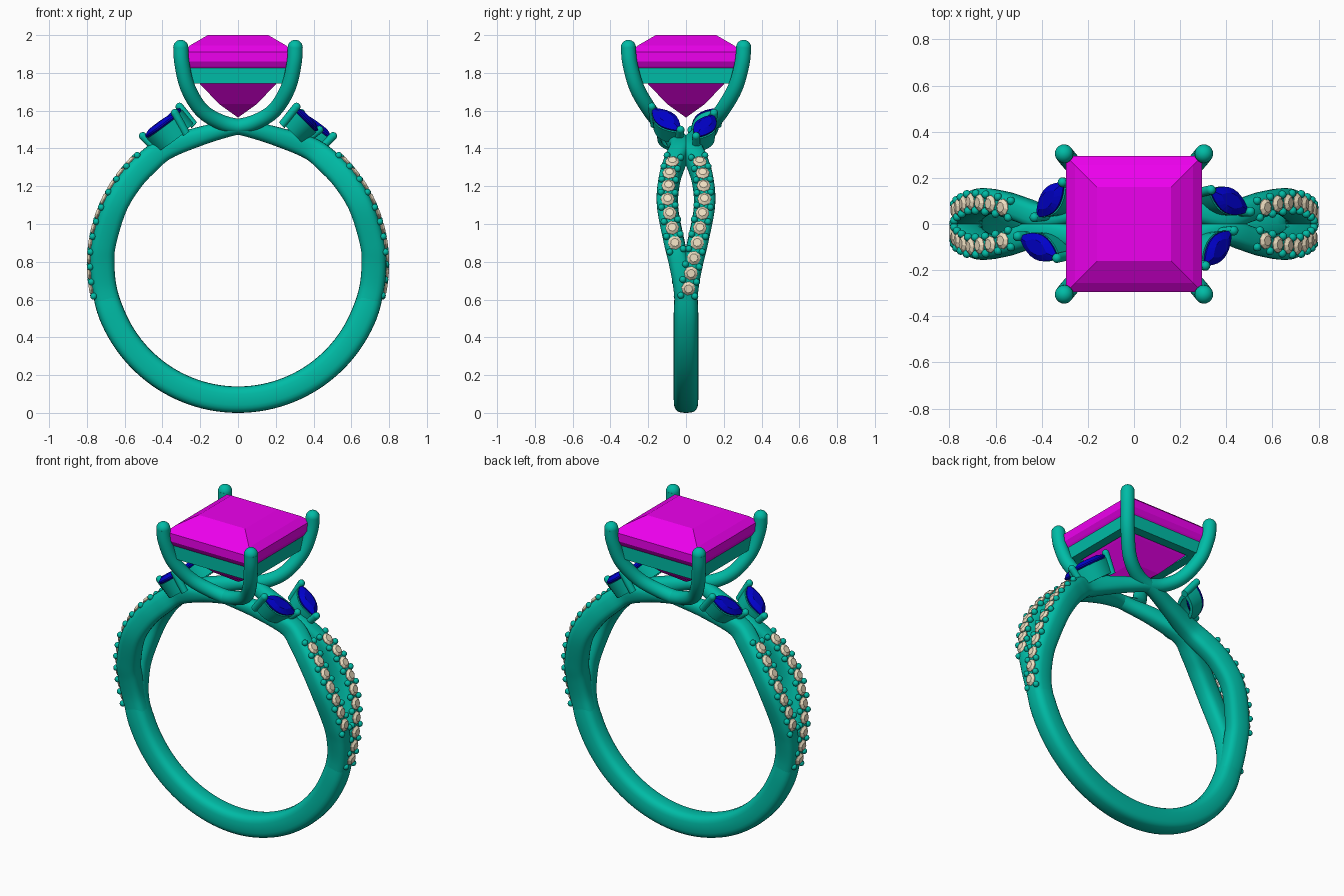
import bpy, bmesh
from math import sin, cos, radians, pi, copysign
from mathutils import Vector, Matrix

if "Cube" in bpy.data.objects:
    bpy.data.objects.remove(bpy.data.objects["Cube"])

CZ, R = 0.79, 0.72          # finger hole centre height, band mid radius


def material(name, col):
    m = bpy.data.materials.new(name)
    m.diffuse_color = (*col, 1)
    m.use_nodes = True
    m.node_tree.nodes["Principled BSDF"].inputs["Base Color"].default_value = m.diffuse_color
    return m


METAL = material("metal", (0.0, 0.50, 0.38))
PINK = material("magenta_gem", (0.85, 0.0, 0.85))
BLUE = material("blue_gem", (0.0, 0.0, 0.6))
CREAM = material("cream_gem", (0.85, 0.73, 0.53))


def finish(name, bm, mat, smooth=True):
    bmesh.ops.recalc_face_normals(bm, faces=bm.faces)
    me = bpy.data.meshes.new(name)
    bm.to_mesh(me)
    bm.free()
    o = bpy.data.objects.new(name, me)
    bpy.context.collection.objects.link(o)
    me.materials.append(mat)
    if smooth:
        bpy.ops.object.select_all(action='DESELECT')
        o.select_set(True)
        bpy.context.view_layer.objects.active = o
        bpy.ops.object.shade_smooth_by_angle(angle=radians(40))
    return o


def loft(bm, rings, loop=False):
    """Skin a list of equal point rings; cap the ends or close into a loop."""
    vs = [[bm.verts.new(p) for p in r] for r in rings]
    n = len(vs[0])
    pairs = list(zip(vs, vs[1:])) + ([(vs[-1], vs[0])] if loop else [])
    for a, b in pairs:
        for i in range(n):
            j = (i + 1) % n
            bm.faces.new((a[i], a[j], b[j], b[i]))
    if not loop:
        bm.faces.new(vs[0])
        bm.faces.new(vs[-1])


def ball(bm, p, r, u=12, v=8):
    bmesh.ops.create_uvsphere(bm, u_segments=u, v_segments=v, radius=r,
                              matrix=Matrix.Translation(p))


def smooth_path(pts, steps=6):
    """Catmull-Rom through tuples of any length."""
    P = [pts[0]] + pts + [pts[-1]]
    out = []
    for a, b, c, d in zip(P, P[1:], P[2:], P[3:]):
        for k in range(steps):
            t = k / steps
            out.append([0.5 * (2*q + (r - p)*t + (2*p - 5*q + 4*r - s)*t*t
                               + (3*q - p - 3*r + s)*t**3)
                        for p, q, r, s in zip(a, b, c, d)])
    return out + [list(pts[-1])]


def sweep(bm, path, n=24):
    """Path entries: x, y, z, half width, half thickness, squareness."""
    rings = []
    pos = [Vector(p[:3]) for p in path]
    nor = pos[0] - Vector((0, pos[0].y, CZ))
    for i, p in enumerate(path):
        tan = (pos[min(i + 1, len(pos) - 1)] - pos[max(i - 1, 0)]).normalized()
        nor = (nor - tan * nor.dot(tan)).normalized()
        side = tan.cross(nor)
        w, t, e = p[3:]
        ring = []
        for k in range(n):
            a = 2 * pi * k / n
            c, s = cos(a), sin(a)
            ring.append(pos[i] + side * w * copysign(abs(c) ** (2 / e), c)
                        + nor * t * copysign(abs(s) ** (2 / e), s))
        rings.append(ring)
    loft(bm, rings)


# split strand offset from the centre line, by angle round the finger
OFFSET = [(-20, .004), (-10, .012), (0, .035), (9, .062), (25, .098),
          (38, .088), (48, .060), (58, .032)]


def offset(phi):
    for (a, ya), (b, yb) in zip(OFFSET, OFFSET[1:]):
        if phi <= b:
            return ya + (yb - ya) * (phi - a) / (b - a)
    return OFFSET[-1][1]


def on_ring(phi, y, r=R):
    return Vector((r * cos(radians(phi)), y, CZ + r * sin(radians(phi))))


# lower shank
bm = bmesh.new()
path = []
for i in range(61):
    f = i / 60
    thin = 0.007 * max(0, abs(f - .5) * 2 - .85) / .15
    path.append([*on_ring(-8 - 164 * f, 0), .065 - thin, .07 - thin, 3])
sweep(bm, path)
finish("lower_shank", bm, METAL)

# strands that split, meet again, cross under the gem and rise as prongs
for half in (0, 1):
    turn = Matrix.Rotation(pi * half, 4, 'Z')
    for s in (1, -1):
        pts = [(*on_ring(a, s * y), .055, .066 if a < 50 else .06, 3) for a, y in OFFSET]
        pts += [(.20, s*.07, 1.465, .048, .05, 2.4), (.05, s*.11, 1.505, .043, .043, 2),
                (-.08, s*.135, 1.535, .041, .041, 2), (-.19, s*.19, 1.60, .04, .04, 2),
                (-.265, s*.26, 1.72, .04, .04, 2), (-.297, s*.297, 1.85, .04, .04, 2),
                (-.303, s*.305, 1.935, .04, .04, 2)]
        bm = bmesh.new()
        sweep(bm, smooth_path(pts))
        ball(bm, pts[-1][:3], .04, 24, 12)
        bm.transform(turn)
        finish(f"strand_and_prong_{half}_{s}", bm, METAL)

        # row of small stones with bead prongs along both edges
        gems, beads = bmesh.new(), bmesh.new()
        count, step = (10 if s > 0 else 7), 5.9
        for i in range(count + 1):
            for phi, is_gem in ((43.5 - step * i, True), (43.5 - step * (i - .5), False)):
                if is_gem and i == count:
                    continue
                rad = on_ring(phi, 0, 1) - Vector((0, 0, CZ))
                tan = (on_ring(phi + 2, s * offset(phi + 2))
                       - on_ring(phi - 2, s * offset(phi - 2))).normalized()
                side = tan.cross(rad).normalized()
                if is_gem:
                    rings = [[on_ring(phi, s * offset(phi), h) + r *
                              (tan * cos(k * pi / 4) + side * sin(k * pi / 4))
                              for k in range(8)]
                             for r, h in ((.015, .76), (.037, .784), (.037, .788), (.022, .800))]
                    loft(gems, rings)
                else:
                    for e in (-1, 1):
                        ball(beads, on_ring(phi, s * offset(phi), .783) + side * e * .037, .018)
        for b, nm, m, sm in ((gems, "small_stones", CREAM, False), (beads, "bead_prongs", METAL, True)):
            b.transform(turn)
            finish(f"{nm}_{half}_{s}", b, m, sm)


def square(h, z):
    return [Vector((x * h, y * h, z)) for x, y in ((1, 1), (-1, 1), (-1, -1), (1, -1))]


# square centre gem
bm = bmesh.new()
loft(bm, [square(h, z) for h, z in ((.002, 1.565), (.10, 1.635), (.20, 1.74), (.28, 1.835),
                                    (.295, 1.86), (.295, 1.91), (.255, 1.945), (.16, 2.0))])
finish("centre_gem", bm, PINK, False)

# square gallery rail under the gem
bm = bmesh.new()
loft(bm, [square(h, z) for h, z in ((.272, 1.745), (.272, 1.83), (.215, 1.83), (.215, 1.745))], True)
finish("gallery_rail", bm, METAL)


def lens(M, scale, h, L=.112, W=.056, n=28):
    return [M @ Vector((scale * L * cos(a), scale * W * sin(a) * abs(sin(a)), h))
            for a in (2 * pi * k / n for k in range(n))]


# pointed side gems, each in an open cup with two tip prongs
for half in (0, 1):
    for name, c, ax, up in (("outer", (.41, .10, 1.515), (.18, -.10, -.13), (.5, .1, .85)),
                            ("inner", (.36, -.105, 1.55), (.12, .15, -.12), (.6, -.1, .75))):
        x = Vector(ax).normalized()
        z = Vector(up)
        z = (z - x * z.dot(x)).normalized()
        M = Matrix((x, z.cross(x), z)).transposed().to_4x4()
        M = Matrix.Rotation(pi * half, 4, 'Z') @ Matrix.Translation(c) @ M
        bm = bmesh.new()
        loft(bm, [lens(M, k, h) for k, h in ((.1, -.06), (1, 0), (1, .008), (.55, .026))])
        finish(f"side_gem_{name}_{half}", bm, BLUE, False)
        bm = bmesh.new()
        loft(bm, [lens(M, k, h) for k, h in ((1.03, -.008), (.92, -.10), (.6, -.10), (.85, -.008))], True)
        for e in (-1, 1):
            rings = [[M @ Vector((e * d + .021 * cos(k * pi / 8), .021 * sin(k * pi / 8), h))
                      for k in range(16)] for d, h in ((.095, -.11), (.115, .015))]
            loft(bm, rings)
            ball(bm, M @ Vector((e * .115, 0, .015)), .021, 16, 10)
        finish(f"side_setting_{name}_{half}", bm, METAL)
